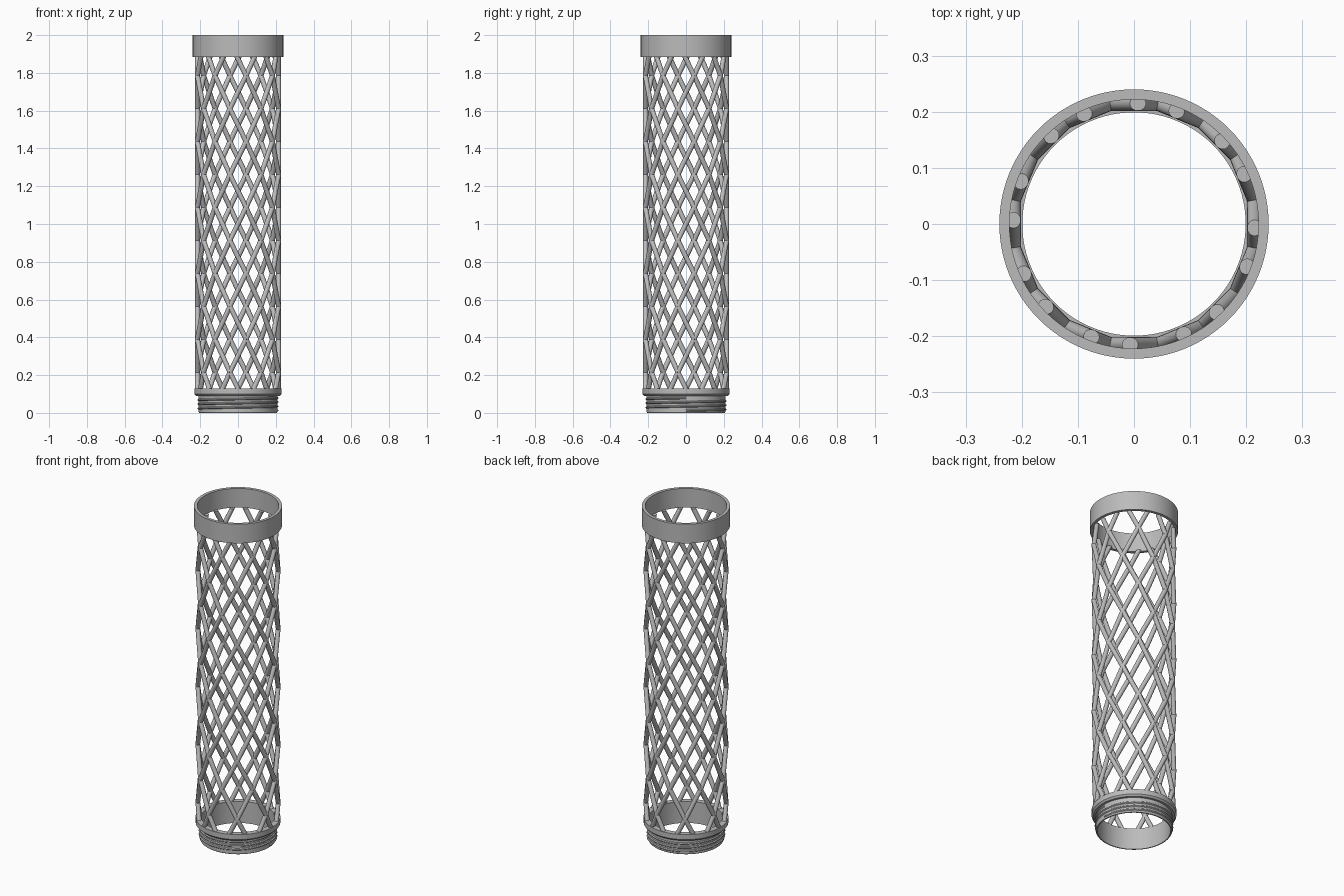
import bpy, bmesh, math
from mathutils import Vector

cube = bpy.data.objects.get("Cube")
if cube:
    bpy.data.objects.remove(cube, do_unlink=True)

grey = bpy.data.materials.new("plain_grey")
grey.use_nodes = True
GREY = (0.5, 0.5, 0.5, 1)
grey.diffuse_color = GREY
grey.node_tree.nodes["Principled BSDF"].inputs["Base Color"].default_value = GREY


def finish(bm, name):
    mesh = bpy.data.meshes.new(name)
    bm.to_mesh(mesh)
    bm.free()
    mesh.materials.append(grey)
    obj = bpy.data.objects.new(name, mesh)
    bpy.context.collection.objects.link(obj)
    return obj


def smooth(obj, angle=30):
    bpy.ops.object.select_all(action='DESELECT')
    obj.select_set(True)
    bpy.context.view_layer.objects.active = obj
    bpy.ops.object.shade_smooth_by_angle(angle=math.radians(angle))


def lathe(name, profile, steps=96):
    """Spin a closed (radius, z) profile about the z axis."""
    bm = bmesh.new()
    verts = [bm.verts.new((r, 0, z)) for r, z in profile]
    edges = [bm.edges.new((v, verts[i - 1])) for i, v in enumerate(verts)]
    bmesh.ops.spin(bm, geom=verts + edges, cent=(0, 0, 0), axis=(0, 0, 1),
                   angle=math.tau, steps=steps, use_duplicate=False)
    bmesh.ops.remove_doubles(bm, verts=bm.verts, dist=1e-5)
    bmesh.ops.recalc_face_normals(bm, faces=bm.faces)
    smooth(finish(bm, name))


# End rings
lathe("top_ring", [(0.222, 1.885), (0.24, 1.885), (0.24, 2), (0.222, 2)])
lathe("bottom_collar", [(0.199, 0), (0.205, 0), (0.209, 0.006), (0.209, 0.09),
                        (0.222, 0.09), (0.231, 0.1), (0.231, 0.13), (0.199, 0.13)])

# Screw thread wound around the lower neck
TURNS, PITCH, STEPS = 3, 0.022, 72
bm = bmesh.new()
previous = None
for i in range(TURNS * STEPS + 1):
    a = math.tau * i / STEPS
    z = 0.013 + PITCH * i / STEPS
    section = [bm.verts.new((r * math.cos(a), r * math.sin(a), z + dz))
               for r, dz in ((0.207, -0.008), (0.214, -0.002), (0.214, 0.002), (0.207, 0.008))]
    if previous:
        for j in range(4):
            k = (j + 1) % 4
            bm.faces.new((previous[j], section[j], section[k], previous[k]))
    else:
        bm.faces.new(section)
    previous = section
bm.faces.new(previous[::-1])
bmesh.ops.recalc_face_normals(bm, faces=bm.faces)
smooth(finish(bm, "neck_thread"), 25)

# Lattice of straight rods that wind both ways and meet at shared nodes
NODE_RADIUS, ROD_RADIUS = 0.219, 0.013
NODE_TOP, RISE, TWIST = 1.96, 0.1745, math.pi / 8
LEVELS, STRANDS = 11, 8


def node(strand, level, direction):
    a = math.pi / 16 + math.tau * strand / STRANDS - direction * TWIST * (level - 1)
    return Vector((NODE_RADIUS * math.cos(a), NODE_RADIUS * math.sin(a),
                   NODE_TOP - RISE * level))


def strand_mesh(strand, direction, name):
    bm = bmesh.new()
    for level in range(LEVELS):
        low = node(strand, level + 1, direction)
        high = node(strand, level, direction)
        axis = high - low
        matrix = axis.to_track_quat('Z', 'Y').to_matrix().to_4x4()
        matrix.translation = (low + high) / 2
        bmesh.ops.create_cone(bm, cap_ends=True, segments=16, radius1=ROD_RADIUS,
                              radius2=ROD_RADIUS, depth=axis.length, matrix=matrix)
    # Trim the strand level with the two end rings
    for z, side in ((1.887, 1), (0.125, -1)):
        cut = bmesh.ops.bisect_plane(bm, geom=bm.verts[:] + bm.edges[:] + bm.faces[:],
                                     plane_co=(0, 0, z), plane_no=(0, 0, side),
                                     clear_outer=True)
        rim = [e for e in cut["geom_cut"] if isinstance(e, bmesh.types.BMEdge)]
        bmesh.ops.holes_fill(bm, edges=rim, sides=0)
    bmesh.ops.recalc_face_normals(bm, faces=bm.faces)
    smooth(finish(bm, name))


for s in range(STRANDS):
    strand_mesh(s, 1, f"left_winding_strand_{s + 1}")
    strand_mesh(s, -1, f"right_winding_strand_{s + 1}")
